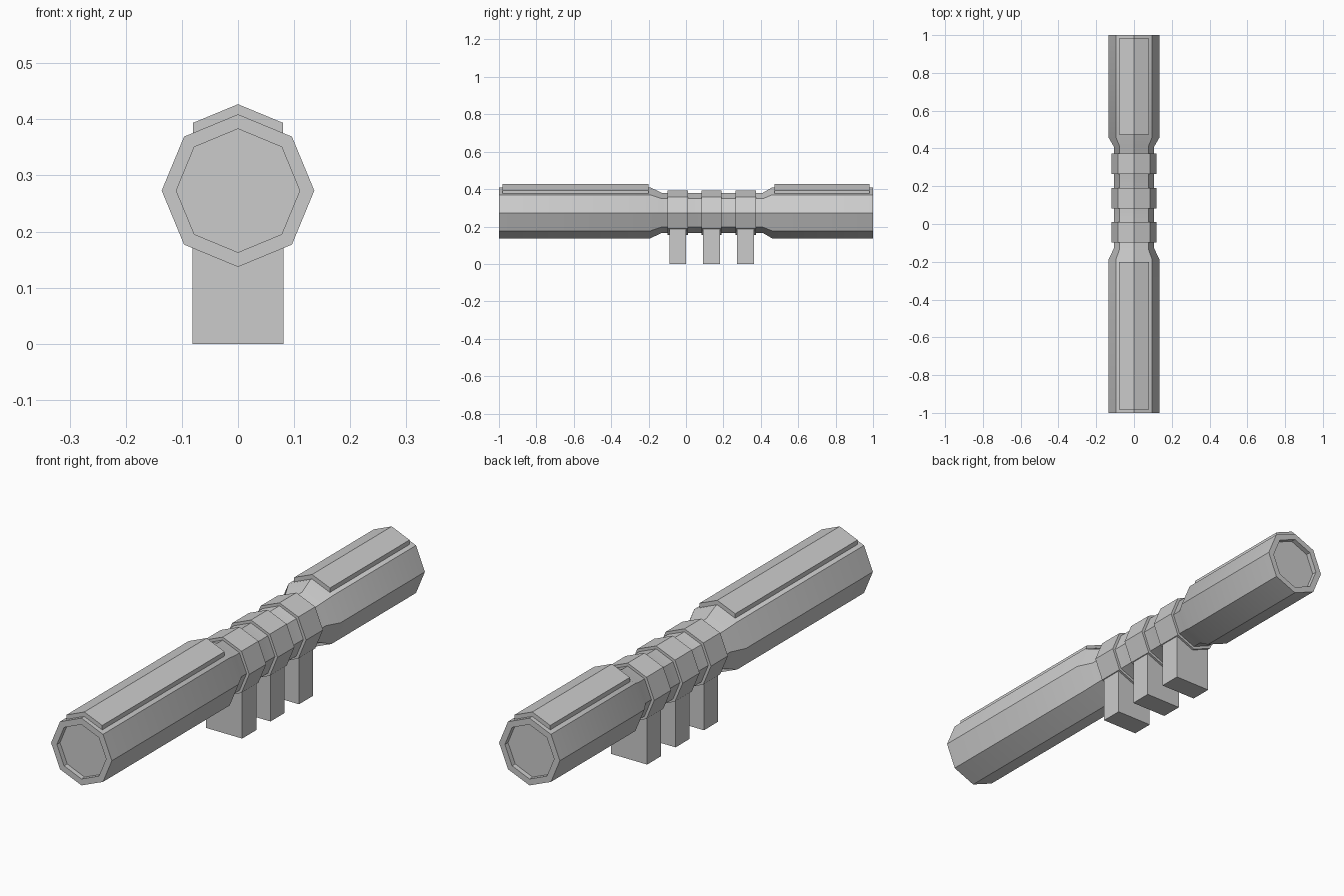
import bpy, bmesh, math

cube = bpy.data.objects.get("Cube")
if cube:
    bpy.data.objects.remove(cube, do_unlink=True)

AXIS_Z = 0.273
SIDES = 8
RADIUS = 0.136

grey = bpy.data.materials.new("plain_grey")
grey.use_nodes = True
colour = (0.6, 0.6, 0.6, 1)
grey.diffuse_color = colour
grey.node_tree.nodes["Principled BSDF"].inputs["Base Color"].default_value = colour


def finish(name, bm):
    bmesh.ops.recalc_face_normals(bm, faces=bm.faces)
    mesh = bpy.data.meshes.new(name)
    bm.to_mesh(mesh)
    bm.free()
    mesh.materials.append(grey)
    obj = bpy.data.objects.new(name, mesh)
    bpy.context.collection.objects.link(obj)
    return obj


def loft(name, loops):
    """Skin equal loops of points and cap both ends."""
    bm = bmesh.new()
    rows = [[bm.verts.new(p) for p in loop] for loop in loops]
    n = len(rows[0])
    for a, b in zip(rows, rows[1:]):
        for i in range(n):
            j = (i + 1) % n
            bm.faces.new((a[i], a[j], b[j], b[i]))
    bm.faces.new(rows[0])
    bm.faces.new(rows[-1])
    return finish(name, bm)


def octagon(y, r):
    angles = [math.tau * i / SIDES for i in range(SIDES)]
    return [(r * math.cos(a), y, AXIS_Z + r * math.sin(a)) for a in angles]


def tube(name, profile):
    return loft(name, [octagon(y, r) for y, r in profile])


def smooth(obj):
    bpy.ops.object.select_all(action="DESELECT")
    obj.select_set(True)
    bpy.context.view_layer.objects.active = obj
    bpy.ops.object.shade_smooth_by_angle(angle=math.radians(32))


# Octagonal body with recessed ends and a narrower neck
body = tube("body", [
    (-0.98, 0.11), (-1, 0.11), (-1, RADIUS), (-0.19, RADIUS), (-0.13, 0.107),
    (0.41, 0.107), (0.46, RADIUS), (1, RADIUS), (1, 0.11), (0.98, 0.11)])
smooth(body)

# Clamp rings around the neck, each with a block foot
for label, y in (("front", -0.044), ("middle", 0.137), ("rear", 0.319)):
    tube(label + "_ring", [(y - 0.054, 0.119), (y + 0.054, 0.119)])
    half = 0.081
    foot = [(-half, 0), (half, 0), (half, 0.2), (-half, 0.2)]
    loft(label + "_foot", [[(x, y + d, z) for x, z in foot] for d in (-0.045, 0.045)])

# Ridged plates lying on the two upper facets
top = AXIS_Z + RADIUS
edge_x = 0.08
drop = edge_x * math.tan(math.radians(22.5))
section = [(-edge_x, top - drop - 0.002), (0, top - 0.002), (edge_x, top - drop - 0.002),
           (edge_x, top - drop + 0.018), (0, top + 0.018), (-edge_x, top - drop + 0.018)]
for label, start, end in (("front", -0.982, -0.2), ("rear", 0.473, 0.982)):
    loft(label + "_top_plate", [[(x, y, z) for x, z in section] for y in (start, end)])
